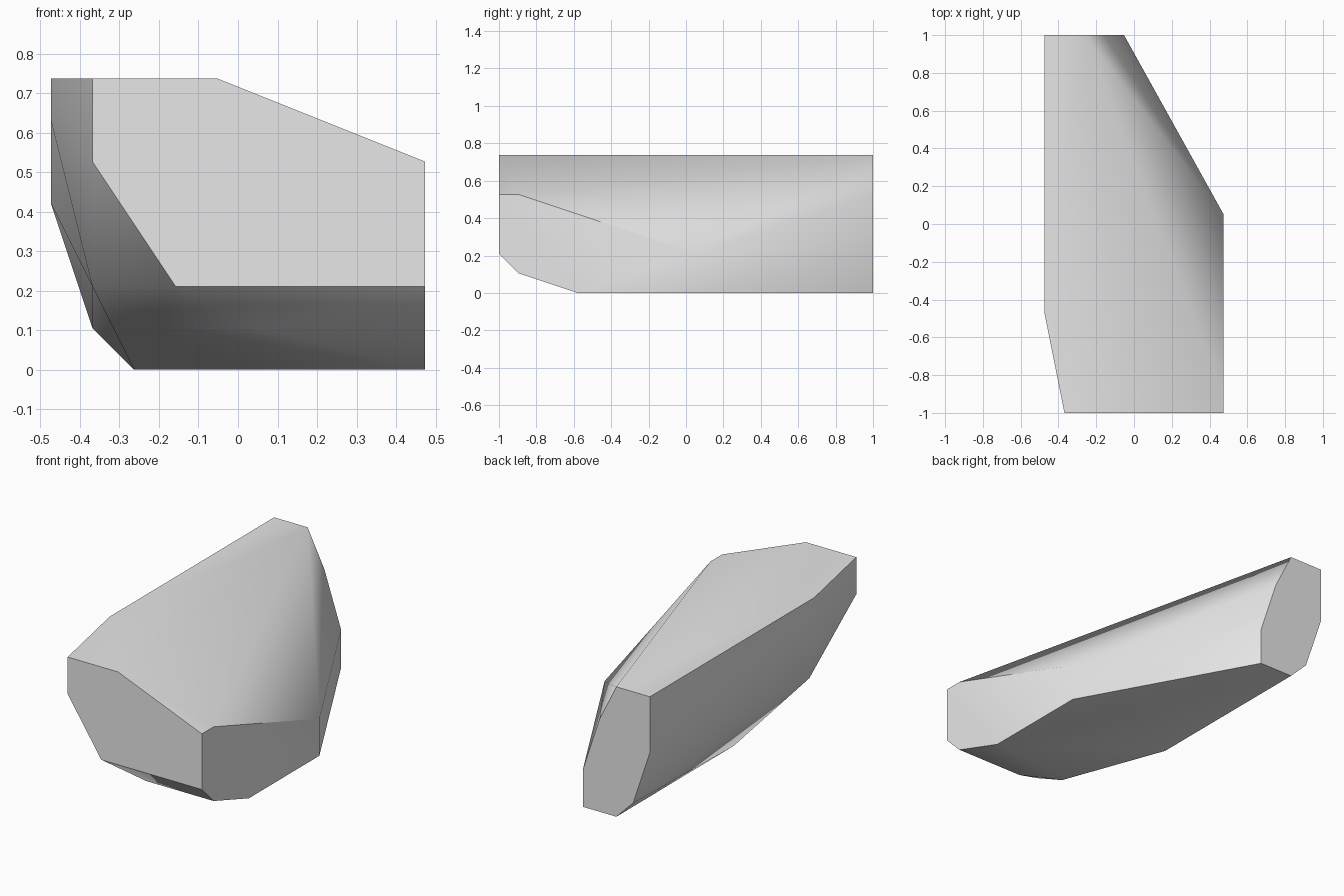
import bpy, bmesh
from math import radians
from mathutils import Vector

start_cube = bpy.data.objects.get("Cube")
if start_cube:
    bpy.data.objects.remove(start_cube, do_unlink=True)

# Grid that the faceted block is laid out on
WIDTH, LENGTH, HEIGHT = 9, 19, 7
STEP = 2 / LENGTH


def make_material(name, value):
    material = bpy.data.materials.new(name)
    material.use_nodes = True
    colour = (value, value, value, 1)
    material.diffuse_color = colour
    material.node_tree.nodes["Principled BSDF"].inputs["Base Color"].default_value = colour
    return material


def grid_point(x, y, z):
    return Vector((x - WIDTH / 2, y - LENGTH / 2, z)) * STEP


# Flat end outlines (across, up)
front_outline = [(1, 7), (4, 7), (9, 5), (9, 2), (3, 2), (1, 5)]
back_outline = [(4, 0), (4, 2), (3, 5), (2, 7), (0, 7), (0, 4), (1, 1), (2, 0)]
# Flat side outline (along, up)
side_outline = [(0, 5), (1, 5), (10, 2), (10, 0), (4, 0), (1, 1), (0, 2)]
# Corners of the chamfered flank and belly
flank_corners = [(0, 5, 7), (0, 5, 6), (1, 4, 2)]
belly_corners = [(2, 9, 0), (3, 2, 1), (5, 1, 1)]

corners = {(x, 0, z) for x, z in front_outline}
corners |= {(x, LENGTH, z) for x, z in back_outline}
corners |= {(WIDTH, y, z) for y, z in side_outline}
corners |= set(flank_corners + belly_corners)

# Wrap the outlines in one convex skin
bm = bmesh.new()
for corner in sorted(corners):
    bm.verts.new(grid_point(*corner))
hull = bmesh.ops.convex_hull(bm, input=bm.verts[:])
stray = [v for v in bm.verts if not v.link_faces]
bmesh.ops.delete(bm, geom=stray, context="VERTS")

# Merge the triangles of each flat facet
bmesh.ops.dissolve_limit(bm, angle_limit=radians(0.5), verts=bm.verts[:], edges=bm.edges[:])
bmesh.ops.recalc_face_normals(bm, faces=bm.faces[:])

mesh = bpy.data.meshes.new("faceted_block")
bm.to_mesh(mesh)
bm.free()
mesh.materials.append(make_material("light grey", 0.8))

block = bpy.data.objects.new("faceted_block", mesh)
bpy.context.collection.objects.link(block)

# Soft shading over shallow facets, crisp main edges
bpy.ops.object.select_all(action="DESELECT")
block.select_set(True)
bpy.context.view_layer.objects.active = block
bpy.ops.object.shade_smooth_by_angle(angle=radians(30))
